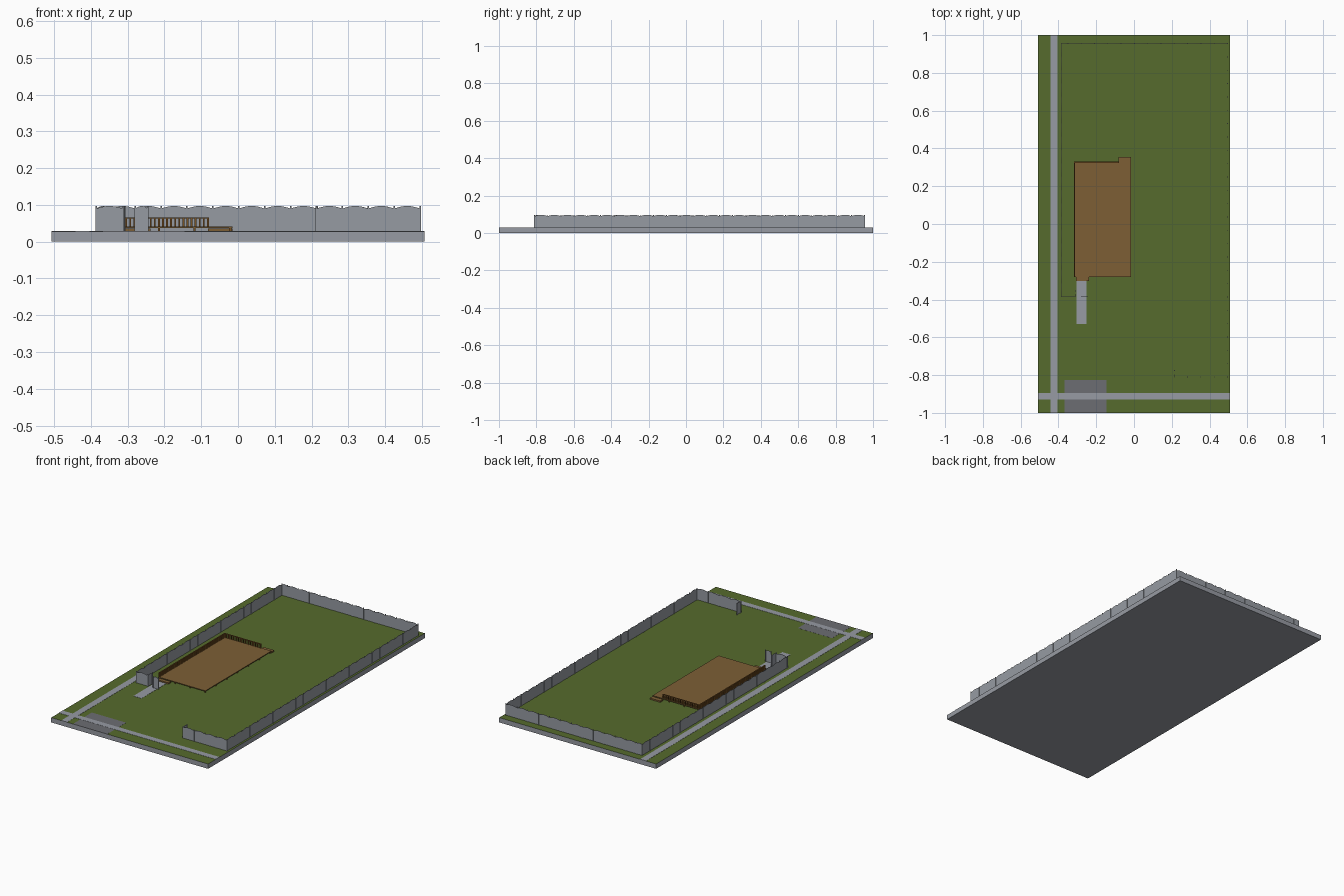
import bpy, bmesh, math
from mathutils import Matrix, Vector

cube = bpy.data.objects.get("Cube")
if cube:
    bpy.data.objects.remove(cube)


def material(name, rgb):
    lin = [((c / 255 + 0.055) / 1.055) ** 2.4 for c in rgb] + [1]
    m = bpy.data.materials.new(name)
    m.use_nodes = True
    m.diffuse_color = lin
    m.node_tree.nodes["Principled BSDF"].inputs["Base Color"].default_value = lin
    return m


GRASS = material("grass green", (86, 107, 45))
CONCRETE = material("concrete grey", (151, 155, 163))
ASPHALT = material("driveway grey", (108, 109, 114))
WOOD = material("deck wood", (125, 95, 53))
RAIL = material("railing wood", (122, 83, 36))
FENCE = material("fence grey", (150, 155, 162))
GROUND = 0.028
DECK = 0.041


def finish(name, bm, *mats):
    mesh = bpy.data.meshes.new(name)
    bmesh.ops.recalc_face_normals(bm, faces=bm.faces)
    bm.to_mesh(mesh)
    bm.free()
    for m in mats:
        mesh.materials.append(m)
    ob = bpy.data.objects.new(name, mesh)
    bpy.context.collection.objects.link(ob)
    return ob


def add_box(bm, x0, x1, y0, y1, z0, z1):
    mat = Matrix.Translation(((x0 + x1) / 2, (y0 + y1) / 2, (z0 + z1) / 2))
    bmesh.ops.create_cube(bm, size=1, matrix=mat @ Matrix.Diagonal((x1 - x0, y1 - y0, z1 - z0, 1)))


def box(name, mat, *dims):
    bm = bmesh.new()
    add_box(bm, *dims)
    return finish(name, bm, mat)


def add_post(bm, x, y, width, z0, z1):
    h = width / 2
    add_box(bm, x - h, x + h, y - h, y + h, z0, z1)


def add_panel(bm, a, b, thick=0.0015):
    """Fence panel with a gently arched top."""
    side = Vector((a.y - b.y, b.x - a.x)).normalized() * thick / 2
    outline = [(0, GROUND + 0.001), (1, GROUND + 0.001)]
    outline += [(1 - i / 8, 0.09 + 0.007 * math.sin(math.pi * i / 8)) for i in range(9)]
    rings = []
    for s in (-1, 1):
        pts = [(a.lerp(b, t) + side * s, z) for t, z in outline]
        rings.append([bm.verts.new((p.x, p.y, z)) for p, z in pts])
    bm.faces.new(rings[0])
    bm.faces.new(rings[1][::-1])
    n = len(outline)
    for i in range(n):
        j = (i + 1) % n
        bm.faces.new((rings[0][i], rings[1][i], rings[1][j], rings[0][j]))


def fence(name, start, end, count):
    a, b = Vector(start), Vector(end)
    bm = bmesh.new()
    for i in range(count + 1):
        p = a.lerp(b, i / count)
        add_post(bm, p.x, p.y, 0.004, GROUND, 0.097)
        if i < count:
            add_panel(bm, p, a.lerp(b, (i + 1) / count))
    return finish(name, bm, FENCE)


def railing(name, start, end):
    a, b = Vector(start), Vector(end)
    count = round((b - a).length / 0.011)
    bm = bmesh.new()
    for i in range(count + 1):
        p = a.lerp(b, i / count)
        add_post(bm, p.x, p.y, 0.005, DECK, 0.063)
    add_box(bm, min(a.x, b.x) - 0.003, max(a.x, b.x) + 0.003,
            min(a.y, b.y) - 0.003, max(a.y, b.y) + 0.003, 0.063, 0.066)
    return finish(name, bm, RAIL)


# Lot slab with a grass top
lot = box("lot", CONCRETE, -0.507, 0.507, -1, 1, 0, GROUND)
lot.data.materials.append(GRASS)
for f in lot.data.polygons:
    f.material_index = int(f.normal.z > 0.5)

# Paving
box("driveway", ASPHALT, -0.367, -0.145, -1, -0.825, GROUND, GROUND + 0.0005)
box("side_walk", CONCRETE, -0.442, -0.404, -1, 1, GROUND, GROUND + 0.001)
box("front_walk", CONCRETE, -0.507, 0.507, -0.93, -0.895, GROUND, GROUND + 0.0012)
box("garden_path", CONCRETE, -0.305, -0.252, -0.53, -0.3, GROUND, GROUND + 0.001)

# Deck on short legs, with a step at two corners
X0, X1, Y0, Y1 = -0.318, -0.015, -0.28, 0.33
box("deck", WOOD, X0, X1, Y0, Y1, DECK - 0.004, DECK)
legs = bmesh.new()
for i in range(4):
    for j in range(7):
        add_post(legs, X0 + 0.006 + (X1 - X0 - 0.012) * i / 3,
                 Y0 + 0.006 + (Y1 - Y0 - 0.012) * j / 6, 0.006, GROUND, DECK - 0.003)
finish("deck_legs", legs, RAIL)
box("front_step", WOOD, -0.308, -0.238, -0.302, Y0, GROUND, 0.036)
box("back_step", WOOD, -0.082, X1, Y1, 0.355, GROUND, 0.036)
railing("left_railing", (X0 + 0.003, Y0 + 0.003), (X0 + 0.003, Y1 - 0.003))
railing("back_railing", (X0 + 0.003, Y1 - 0.003), (-0.082, Y1 - 0.003))

# Fence around the yard, with two small open gates
L, R, B, F, S = -0.385, 0.495, 0.955, -0.81, -0.385
fence("back_fence", (R, B), (L + 0.035, B), 12)
fence("back_fence_end", (L + 0.035, B), (L, B), 1)
fence("left_side_fence", (R, F), (R, B), 25)
fence("right_side_fence", (L, S), (L, B), 19)
fence("front_fence", (R, F), (0.213, F), 4)
fence("front_gate", (0.213, F), (0.215, F + 0.034), 1)
fence("path_fence", (L, S), (-0.314, S), 1)
fence("path_gate", (-0.312, S), (-0.308, S + 0.034), 1)
fence("path_fence_end", (-0.279, S), (-0.245, S), 1)
